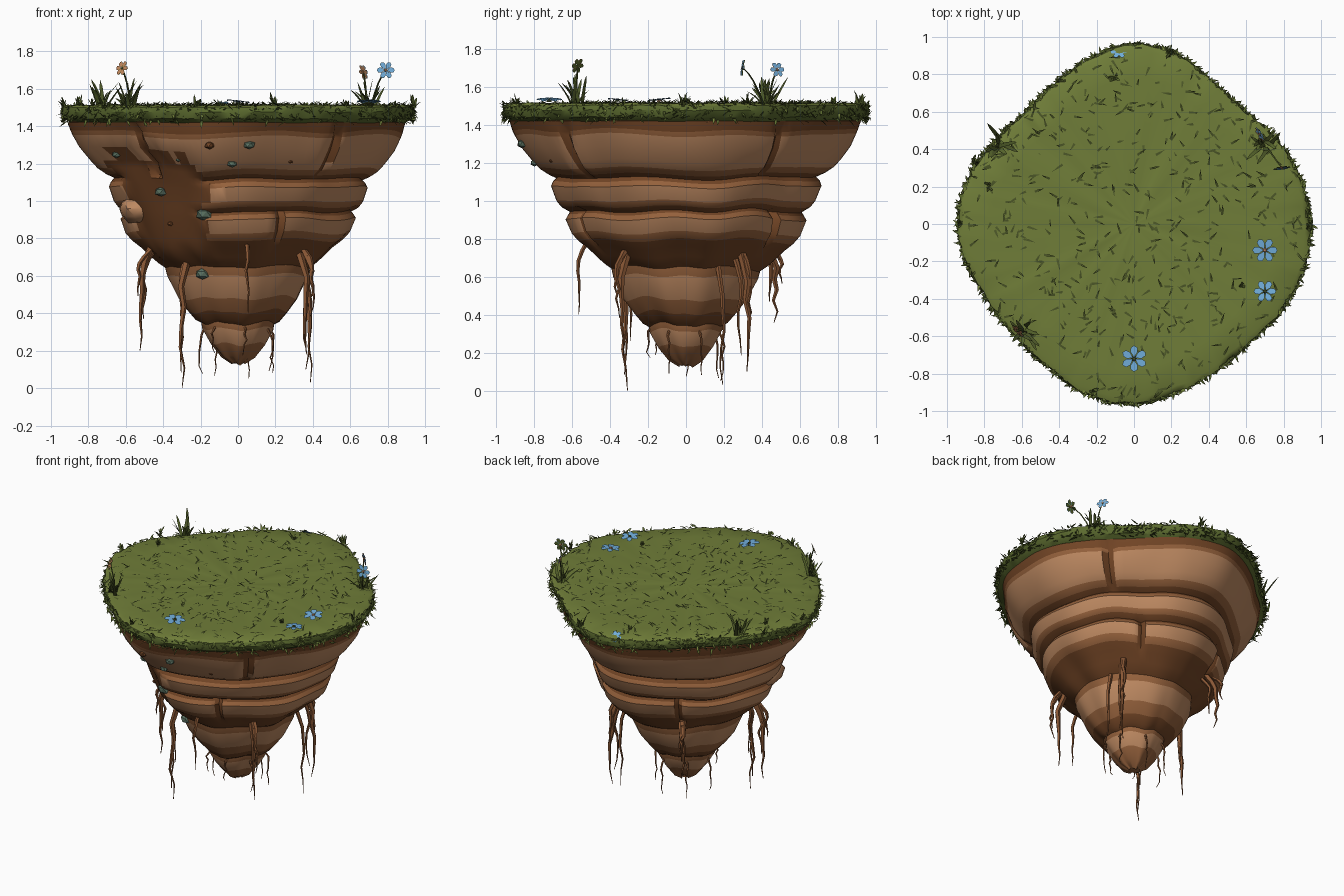
import bpy, bmesh, random
from math import sin, cos, pi, radians, degrees, sqrt
from mathutils import Vector, Matrix, noise
from mathutils.bvhtree import BVHTree

random.seed(7)
rnd = random.uniform
UP = Vector((0, 0, 1))
if "Cube" in bpy.data.objects:
    bpy.data.objects.remove(bpy.data.objects["Cube"])


def material(name, *rgb):
    m = bpy.data.materials.new(name)
    m.use_nodes = True
    m.diffuse_color = (*rgb, 1)
    m.node_tree.nodes["Principled BSDF"].inputs["Base Color"].default_value = (*rgb, 1)
    return m


rock_light = material("light rock", .51, .25, .12)
rock_mid = material("mid rock", .3, .12, .045)
rock_dark = material("dark rock", .17, .06, .019)
root_brown = material("root brown", .25, .095, .035)
grass_green = material("grass green", .16, .205, .04)
rim_green = material("rim green", .105, .145, .028)
blade_green = material("dark blade green", .07, .092, .02)
petal_blue = material("petal blue", .17, .43, .72)
petal_orange = material("petal orange", .55, .25, .11)
stone_teal = material("teal stone", .1, .16, .115)


def finish(name, bm, mats, smooth=True, outward=True):
    if outward:
        bmesh.ops.recalc_face_normals(bm, faces=bm.faces)
    mesh = bpy.data.meshes.new(name)
    bm.to_mesh(mesh)
    bm.free()
    for m in mats:
        mesh.materials.append(m)
    ob = bpy.data.objects.new(name, mesh)
    bpy.context.collection.objects.link(ob)
    if smooth:
        bpy.ops.object.select_all(action='DESELECT')
        ob.select_set(True)
        bpy.context.view_layer.objects.active = ob
        bpy.ops.object.shade_smooth_by_angle(angle=radians(35))


def clamp(v):
    return max(0, min(1, v))


def loft(profile, point, rule, seg):
    """Closed lathe-like skin: point() places vertices, rule() picks materials."""
    bm = bmesh.new()
    rings = [[bm.verts.new(point(2 * pi * i / seg, z, r)) for i in range(seg)]
             for z, r, _ in profile]
    for k in range(len(rings) - 1):
        z = (profile[k][0] + profile[k + 1][0]) / 2
        for i in range(seg):
            j = (i + 1) % seg
            f = bm.faces.new((rings[k][i], rings[k][j], rings[k + 1][j], rings[k + 1][i]))
            f.material_index = rule(2 * pi * (i + .5) / seg, z, profile[k][2])
    for ring, row in ((rings[0], profile[0]), (rings[-1], profile[-1])):
        bm.faces.new(ring).material_index = row[2]
    return bm


# Rounded-diamond plan outline, one radius every 15 degrees
OUTLINE = [.955, .935, .9, .855, .875, .945, .975, .93, .87, .845, .88, .93,
           .955, .925, .89, .885, .905, .96, .975, .94, .91, .9, .925, .95]


def outline(a):
    n = len(OUTLINE)
    t = (a / (2 * pi) * n) % n
    i, u = int(t), t % 1
    p0, p1, p2, p3 = (OUTLINE[(i + k) % n] for k in (-1, 0, 1, 2))
    return p1 + .5 * u * (p2 - p0 + u * (2 * p0 - 5 * p1 + 4 * p2 - p3
                                         + u * (3 * (p1 - p2) + p3 - p0)))


# Rock body: stacked ledges tapering to a tip, with cracks and a worn patch
L, M, D = 0, 1, 2
ROCK = [(1.46, .8, D), (1.42, .9, D), (1.37, .885, M), (1.345, .875, L), (1.28, .845, L),
        (1.21, .795, L), (1.17, .76, M), (1.14, .715, D), (1.12, .67, D), (1.1, .69, M),
        (1.075, .7, L), (1.0, .67, M), (.97, .645, D), (.945, .6, D), (.93, .61, M),
        (.905, .625, L), (.83, .595, M), (.79, .56, D), (.75, .51, D), (.7, .46, D),
        (.665, .42, D), (.645, .39, M), (.6, .38, L), (.48, .32, M), (.41, .265, D),
        (.365, .225, D), (.35, .195, M), (.32, .19, L), (.24, .145, M), (.17, .09, M),
        (.135, .035, M)]
CRACKS = [(229, 1.13, 1.4), (309, 1.13, 1.4), (38, 1.13, 1.4),
          (55, .78, .95), (292, .78, .95), (120, .78, .95)]


def crack(a, z):
    best = 0
    for c, low, high in CRACKS:
        if low < z < high:
            d = degrees(a) - c - 25 * (z - low) ** 2 * sin(c)
            best = max(best, clamp(1.4 - abs(d) / 2))
    return min(1, best)


def worn(a, z):
    d = degrees(a) + 12 * noise.noise((0, 4, 7 * z))
    z += .06 * noise.noise((5 * a, 2, 0))
    return (clamp((d - 196) / 10) * clamp((259 - d) / 10)
            * clamp((z - .68) / .06) * clamp((1.27 - z) / .05))


def rock_point(a, z, r):
    c, s = cos(a), sin(a)
    f = 1 + (outline(a) / .955 - 1) * clamp((z - .4) / .9)
    r += (.5 + .5 * (z - .72) - r) * worn(a, z)
    r -= .035 * crack(a, z)
    r *= f * (1 + .03 * noise.noise((2.5 * c, 2.5 * s, 3 * z)))
    if z < 1.4:
        z += .025 * noise.noise((2 * c + 5, 2 * s, 2 * z))
    return r * c, r * s, z


def rock_rule(a, z, band):
    return D if crack(a, z) > .4 or worn(a, z) > .4 else band


rock = loft(ROCK, rock_point, rock_rule, 144)
surface = BVHTree.FromBMesh(rock)
finish("rock_body", rock, [rock_light, rock_mid, rock_dark])


# Boulder bulging beside the worn patch, and pebbles set into the front
def pebble(bm, loc, size, sub=1, mat=0, rough=.15):
    m = Matrix.LocRotScale(loc, None, Vector(size))
    made = bmesh.ops.create_icosphere(bm, subdivisions=sub, radius=1, matrix=m)["verts"]
    for v in made:
        v.co += (v.co - Vector(loc)) * rnd(-rough, rough)
    for f in {f for v in made for f in v.link_faces}:
        f.material_index = mat


bm = bmesh.new()
pebble(bm, Vector((-.52, -.15, .96)), (.12, .16, .085), 2, rough=.06)
finish("side_boulder", bm, [rock_light])

bm = bmesh.new()
for x, z, s, mat in [(-.65, 1.25, .025, 0), (-.41, 1.05, .037, 0), (-.18, .93, .045, 0),
                     (-.19, .61, .045, 0), (-.03, 1.2, .027, 0), (.06, 1.3, .034, 0),
                     (-.15, 1.3, .03, 1), (-.32, 1.22, .015, 0), (.28, 1.21, .013, 1),
                     (-.36, .88, .018, 1)]:
    hit = surface.ray_cast(Vector((x, -2, z)), Vector((0, 1, 0)))[0]
    if hit:
        pebble(bm, hit, (s, s * .8, s * .75), mat=mat)
finish("pebbles", bm, [stone_teal, rock_dark], smooth=False)


# Hanging roots
def tube(bm, path, radius, tip, sides=5):
    rings = []
    for k, p in enumerate(path):
        r = radius + (tip - radius) * k / (len(path) - 1)
        rings.append([bm.verts.new(p + Vector((r * cos(2 * pi * i / sides),
                      r * sin(2 * pi * i / sides), 0))) for i in range(sides)])
    for a, b in zip(rings, rings[1:]):
        for i in range(sides):
            bm.faces.new((a[i], a[i - 1], b[i - 1], b[i]))
    bm.faces.new(rings[0])
    bm.faces.new(rings[-1])


def root(bm, x, y, top, end, radius, sway):
    out = Vector((x, y, 0)).normalized()
    path = []
    for k in range(8):
        t = k / 7
        drift = Vector((rnd(-1, 1), rnd(-1, 1), 0)) * sway * min(1, 2 * t)
        path.append(Vector((x, y, top + (end - top) * t)) + drift
                    - out * .06 * max(0, 1 - 4 * t))
    tube(bm, path, radius, .002)


bm = bmesh.new()
for x, y, low in [(.37, .32, .1), (-.3, -.32, .0), (.36, -.34, .18),
                  (-.3, .47, .36), (-.52, -.14, .2)]:
    root(bm, x, y, .76, low, .024, .014)
    for _ in range(2):
        root(bm, x + rnd(-.04, .04), y + rnd(-.04, .04), .74, low + rnd(.08, .3), .017, .013)
root(bm, .38, .19, .7, .03, .016, .015)
root(bm, .05, -.57, .8, .4, .014, .012)
for k in range(7):
    a = 2 * pi * k / 7 + .4
    root(bm, .2 * cos(a), .2 * sin(a), .37, rnd(.04, .22), .009, .012)
finish("hanging_roots", bm, [root_brown])

# Turf cap
TURF = [(1.44, .82, 1), (1.415, .93, 1), (1.44, .975, 1), (1.475, .99, 1), (1.5, .98, 0),
        (1.512, .955, 0), (1.513, .8, 0), (1.513, .55, 0), (1.513, .25, 0), (1.513, .02, 0)]


def turf_point(a, z, r):
    n = noise.noise((14 * r * cos(a), 14 * r * sin(a), 25 * z))
    r *= outline(a) * (1 + (.018 * n if r > .9 else 0))
    return r * cos(a), r * sin(a), z + .008 * n


finish("turf_cap", loft(TURF, turf_point, lambda a, z, m: m, 120), [grass_green, rim_green])


# Grass blades: short ground cover, shaggy rim and tall tufts
def blade(bm, base, d, length, width, droop=0, mat=0, steps=1):
    d = d.normalized()
    side = d.cross(UP).normalized() * width / 2
    pair = [bm.verts.new(base - side), bm.verts.new(base + side)]
    for i in range(1, steps + 2):
        t = i / (steps + 1)
        p = base + d * length * t - UP * droop * t * t
        if i > steps:
            f = bm.faces.new((*pair, bm.verts.new(p)))
        else:
            w = side * (1 - .5 * t)
            new = [bm.verts.new(p - w), bm.verts.new(p + w)]
            f = bm.faces.new((pair[0], pair[1], new[1], new[0]))
            pair = new
        f.material_index = mat


def polar(a, r, z=0):
    return Vector((r * cos(a), r * sin(a), z))


greens = [blade_green, rim_green, grass_green]
bm = bmesh.new()
for _ in range(560):
    a = rnd(0, 2 * pi)
    blade(bm, polar(a, sqrt(rnd(0, .95)) * outline(a), 1.512),
          polar(rnd(0, 2 * pi), 1, rnd(.15, .6)), rnd(.04, .07), .013, .008)
finish("ground_blades", bm, greens, False, False)

bm = bmesh.new()
for _ in range(1000):
    a, z = rnd(0, 2 * pi), rnd(1.42, 1.515)
    d = polar(a, rnd(.1, .6)) + polar(a + pi / 2, rnd(-1, 1)) + UP * rnd(-.6, .7)
    blade(bm, polar(a, outline(a) * .98, z), d, rnd(.025, .05), .016, .005,
          random.choice((0, 1, 1, 2)))
finish("rim_blades", bm, greens, False, False)

bm = bmesh.new()
for x, y, size, count in [(-.72, .42, .2, 11), (-.59, -.58, .19, 12), (.7, .43, .17, 12),
                          (.2, .92, .09, 10), (.94, -.02, .08, 8), (-.93, 0, .07, 8),
                          (-.78, .2, .06, 8), (-.1, .78, .06, 7), (-.22, -.9, .07, 8),
                          (.58, -.33, .05, 6), (-.85, .33, .08, 8)]:
    for _ in range(count):
        blade(bm, Vector((x, y, 1.505)) + polar(rnd(0, 2 * pi), rnd(0, .2) * size),
              polar(rnd(0, 2 * pi), rnd(.15, .9), 1), size * rnd(.6, 1.1),
              .012 + .07 * size, size * rnd(.05, .3), random.choice((0, 0, 1)), 3)
finish("tall_tufts", bm, greens, False, False)


# Flowers: three lying open on the turf, one at the back edge, three on stems
def flower(name, loc, normal, radius, petal, centre, back, foot=None):
    bm = bmesh.new()
    loc = Vector(loc)
    place = Matrix.LocRotScale(loc, Vector(normal).to_track_quat('Z', 'Y'), None)
    shape = [(.1, 0, 0), (.5, -.27, .12), (.85, -.25, .1), (1, 0, .04),
             (.85, .25, .1), (.5, .27, .12)]
    for k in range(6):
        turn = place @ Matrix.Rotation(k * pi / 3, 4, 'Z')
        for mat, drop in ((0, 0), (2, -.004)):
            f = bm.faces.new([bm.verts.new(turn @ (Vector(p) * radius + UP * drop))
                              for p in shape])
            f.material_index = mat
    before = set(bm.faces)
    bmesh.ops.create_cone(bm, cap_ends=True, segments=6, radius1=radius * .22,
                          radius2=radius * .12, depth=radius * .25, matrix=place)
    for f in set(bm.faces) - before:
        f.material_index = 1
    if foot:
        before = set(bm.faces)
        foot = Vector(foot)
        tube(bm, [foot.lerp(loc, t) + UP * .03 * sin(pi * t)
                  for t in (0, .25, .5, .75, 1)], .006, .004, 4)
        for f in set(bm.faces) - before:
            f.material_index = 3
    finish(name, bm, [petal, centre, back, blade_green], False, False)


flower("front_flower", (0, -.72, 1.53), (.1, 0, 1), .07, petal_blue, blade_green, petal_blue)
flower("side_flower_a", (.7, -.14, 1.53), (0, -.1, 1), .067, petal_blue, petal_orange, petal_blue)
flower("side_flower_b", (.7, -.36, 1.53), (0, .1, 1), .06, petal_blue, blade_green, petal_blue)
flower("back_flower", (-.08, .92, 1.505), (0, .6, .7), .045, petal_blue, blade_green, petal_blue)
flower("stem_flower_left", (.79, .3, 1.7), (.15, -1, .15), .048, petal_blue, petal_orange,
       rim_green, (.71, .41, 1.5))
flower("stem_flower_inner", (.67, .48, 1.69), (.85, .5, .3), .042, petal_blue, petal_orange,
       petal_orange, (.69, .43, 1.5))
flower("stem_flower_right", (-.62, -.57, 1.71), (-.6, -.6, .3), .042, petal_orange, rim_green,
       rim_green, (-.57, -.58, 1.5))
